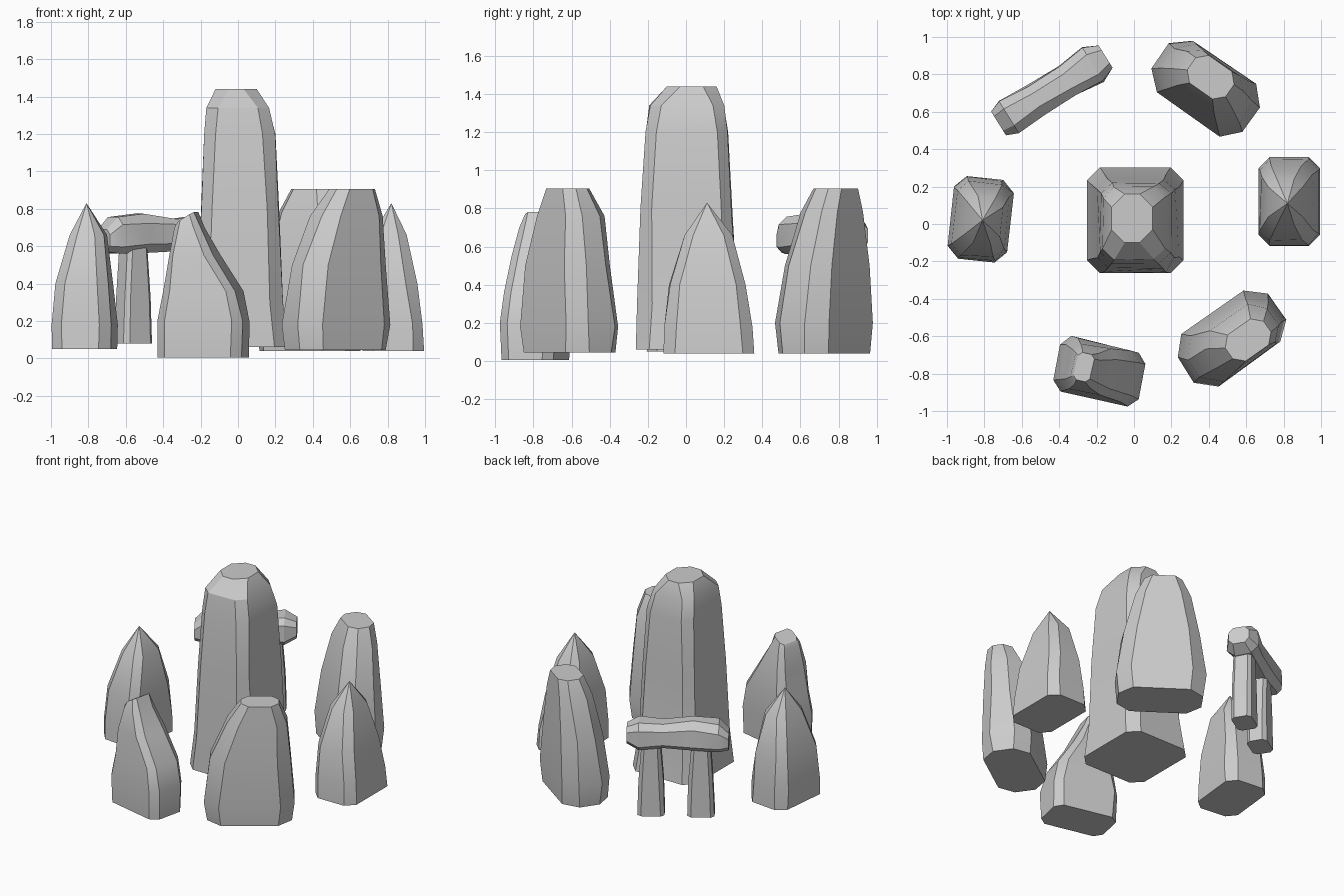
import bpy, bmesh, math, random
from mathutils import Matrix, Vector

random.seed(4)


def stone(name, angle, rings, slope=0.0, apex=None, matrix=None, jitter=0.006):
    """Loft chamfered rectangles. ring = (z, cx, cy, half_u, half_v, chamfer)."""
    bm = bmesh.new()
    rot = Matrix.Rotation(math.radians(angle), 2)
    loops = []
    for k, (z, cx, cy, a, b, c) in enumerate(rings):
        outline = [(a, b - c), (a - c, b), (c - a, b), (-a, b - c),
                   (-a, c - b), (c - a, -b), (a - c, -b), (a, c - b)]
        loop = []
        for u, v in outline:
            p = rot @ Vector((u, v))
            r = [random.uniform(-jitter, jitter) for _ in range(2)] if 0 < k < len(rings) - 1 else (0, 0)
            dz = slope * u if k == len(rings) - 1 else 0
            loop.append(bm.verts.new((cx + p.x + r[0], cy + p.y + r[1], z + dz)))
        loops.append(loop)
    for lo, hi in zip(loops, loops[1:]):
        for i in range(8):
            j = (i + 1) % 8
            bm.faces.new((lo[i], lo[j], hi[j], hi[i]))
    bm.faces.new(loops[0][::-1])
    if apex:
        tip = bm.verts.new(apex)
        for i in range(8):
            bm.faces.new((loops[-1][i], loops[-1][(i + 1) % 8], tip))
    else:
        bm.faces.new(loops[-1])
    if matrix:
        bm.transform(matrix)
    bmesh.ops.recalc_face_normals(bm, faces=bm.faces)
    mesh = bpy.data.meshes.new(name)
    bm.to_mesh(mesh)
    bm.free()
    ob = bpy.data.objects.new(name, mesh)
    bpy.context.collection.objects.link(ob)
    bpy.ops.object.select_all(action='DESELECT')
    ob.select_set(True)
    bpy.context.view_layer.objects.active = ob
    bpy.ops.object.shade_smooth_by_angle(angle=math.radians(28))
    return ob


# Tall central pillar
stone("central_pillar", 0, [
    (0.06, 0.007, 0.02, 0.258, 0.283, 0.07),
    (0.30, 0.009, 0.01, 0.235, 0.262, 0.07),
    (0.80, 0.008, 0.003, 0.208, 0.238, 0.06),
    (1.20, 0.007, 0.005, 0.188, 0.215, 0.06),
    (1.34, 0.0, 0.005, 0.168, 0.195, 0.06),
    (1.44, -0.01, 0.03, 0.11, 0.13, 0.07)])

# Pointed side stones
stone("left_pointed_stone", -6, [
    (0.05, -0.82, 0.025, 0.158, 0.222, 0.06),
    (0.18, -0.82, 0.025, 0.157, 0.218, 0.06),
    (0.40, -0.818, 0.022, 0.142, 0.195, 0.055),
    (0.66, -0.80, 0.02, 0.092, 0.125, 0.045)], apex=(-0.81, 0.02, 0.83))
stone("right_pointed_stone", 0, [
    (0.04, 0.83, 0.12, 0.165, 0.238, 0.06),
    (0.18, 0.83, 0.12, 0.162, 0.23, 0.06),
    (0.40, 0.815, 0.112, 0.14, 0.2, 0.055),
    (0.66, 0.81, 0.118, 0.092, 0.125, 0.045)], apex=(0.82, 0.11, 0.83))

# Leaning front stone
stone("front_leaning_stone", -13, [
    (0.005, -0.185, -0.79, 0.23, 0.14, 0.05),
    (0.20, -0.185, -0.79, 0.235, 0.15, 0.05),
    (0.36, -0.187, -0.785, 0.20, 0.14, 0.045),
    (0.55, -0.235, -0.775, 0.122, 0.125, 0.04),
    (0.70, -0.26, -0.77, 0.072, 0.095, 0.03),
    (0.755, -0.268, -0.765, 0.045, 0.075, 0.02)], slope=0.6)

# Broad flat-topped stones
stone("front_right_broad_stone", 35, [
    (0.045, 0.52, -0.61, 0.28, 0.16, 0.09),
    (0.18, 0.52, -0.61, 0.297, 0.172, 0.09),
    (0.50, 0.535, -0.62, 0.265, 0.15, 0.09),
    (0.76, 0.58, -0.605, 0.195, 0.125, 0.07),
    (0.905, 0.61, -0.62, 0.125, 0.085, 0.05)])
stone("back_right_broad_stone", -35, [
    (0.04, 0.385, 0.725, 0.28, 0.16, 0.09),
    (0.20, 0.385, 0.725, 0.297, 0.172, 0.09),
    (0.50, 0.39, 0.742, 0.255, 0.145, 0.08),
    (0.78, 0.40, 0.77, 0.18, 0.115, 0.06),
    (0.905, 0.41, 0.785, 0.125, 0.09, 0.05)])

# Gateway: two posts carrying a lintel
for name, x, y in (("gate_post_left", -0.56, 0.625), ("gate_post_right", -0.28, 0.8)):
    stone(name, 32, [
        (0.08, x, y, 0.09, 0.07, 0.025),
        (0.32, x, y, 0.082, 0.068, 0.025),
        (0.60, x, y, 0.062, 0.062, 0.02)], jitter=0.003)

c, s = math.cos(math.radians(32)), math.sin(math.radians(32))
along = Matrix(((-s, 0, c, -0.44), (c, 0, s, 0.715), (0, 1, 0, 0.66), (0, 0, 0, 1)))
stone("gate_lintel", 0, [
    (-0.335, 0.0, -0.03, 0.075, 0.06, 0.03),
    (-0.27, 0.0, -0.005, 0.10, 0.10, 0.045),
    (-0.10, 0.0, 0.005, 0.088, 0.105, 0.045),
    (0.10, 0.0, 0.0, 0.085, 0.09, 0.04),
    (0.26, 0.0, 0.0, 0.105, 0.1, 0.045),
    (0.34, 0.0, 0.0, 0.07, 0.06, 0.03)], matrix=along)
